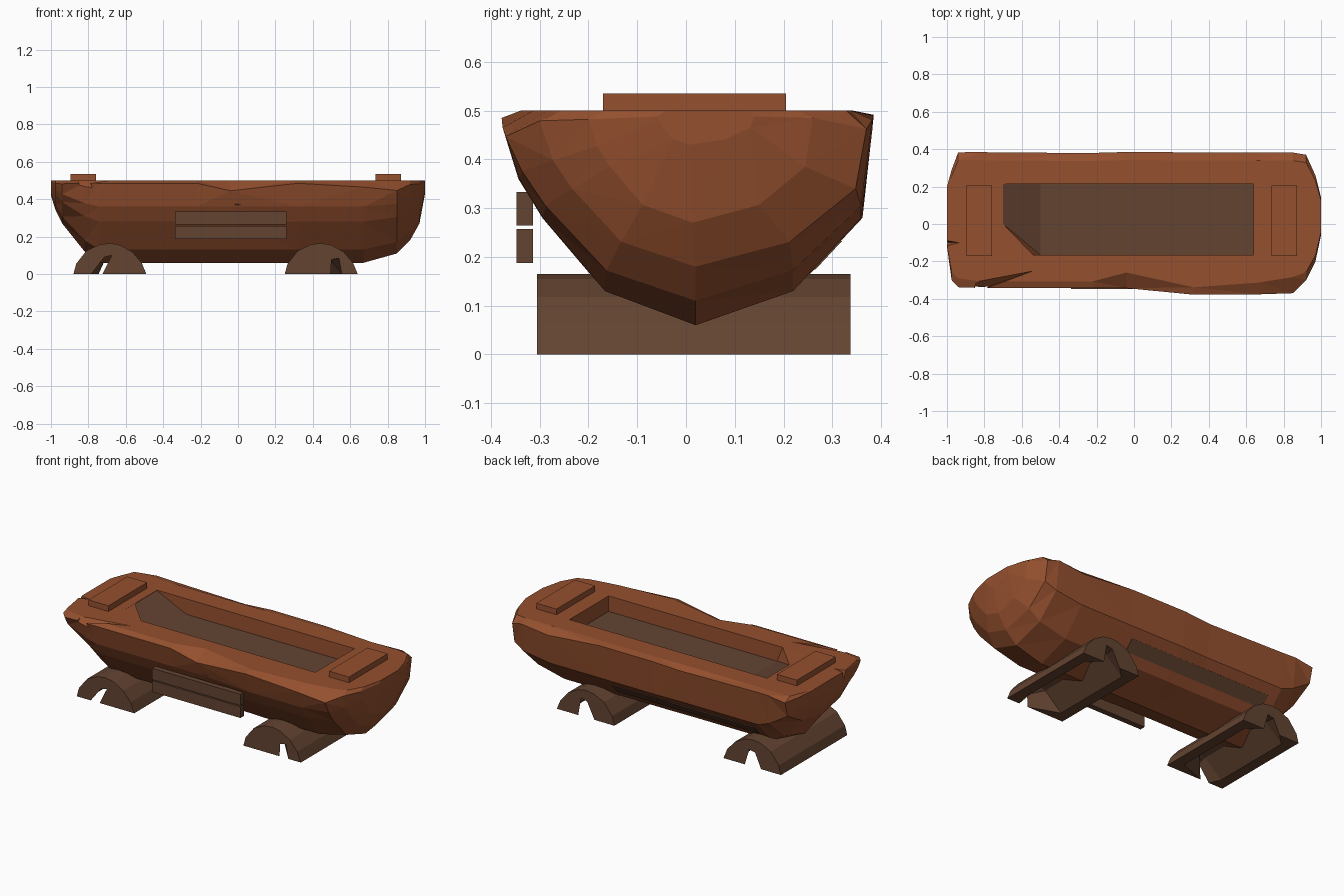
import bpy, bmesh, math
from mathutils import Vector

if "Cube" in bpy.data.objects:
    bpy.data.objects.remove(bpy.data.objects["Cube"])


def material(name, rgb):
    m = bpy.data.materials.new(name)
    m.diffuse_color = (*rgb, 1)
    m.use_nodes = True
    m.node_tree.nodes["Principled BSDF"].inputs["Base Color"].default_value = m.diffuse_color
    return m


WOOD = material("red_brown_wood", (0.30, 0.08, 0.028))
DARK = material("dark_brown_wood", (0.125, 0.057, 0.031))


def finish(name, bm, mat):
    bmesh.ops.recalc_face_normals(bm, faces=bm.faces)
    me = bpy.data.meshes.new(name)
    bm.to_mesh(me)
    bm.free()
    me.materials.append(mat)
    ob = bpy.data.objects.new(name, me)
    bpy.context.collection.objects.link(ob)
    return ob


def loft(name, rings, mat, triangulate=False):
    """Skin a list of equal-length closed rings and cap both ends."""
    bm = bmesh.new()
    vs = [[bm.verts.new(p) for p in r] for r in rings]
    n = len(vs[0])
    for a, b in zip(vs, vs[1:]):
        for i in range(n):
            j = (i + 1) % n
            bm.faces.new((a[i], a[j], b[j], b[i]))
    bm.faces.new(vs[0])
    bm.faces.new(vs[-1])
    if triangulate:
        bmesh.ops.recalc_face_normals(bm, faces=bm.faces)
        bmesh.ops.triangulate(bm, faces=bm.faces)
    return finish(name, bm, mat)


def prism_y(name, profile, y0, y1, mat):
    return loft(name, [[(x, y, z) for x, z in profile] for y in (y0, y1)], mat)


def box(name, x0, x1, y0, y1, z0, z1, mat):
    return prism_y(name, [(x0, z0), (x1, z0), (x1, z1), (x0, z1)], y0, y1, mat)


def hull(name, pts, mat):
    bm = bmesh.new()
    for p in pts:
        bm.verts.new(p)
    bmesh.ops.convex_hull(bm, input=bm.verts)
    return finish(name, bm, mat)


def carve(ob, cutter):
    cutter.hide_render = True
    cutter.hide_viewport = False
    m = ob.modifiers.new("carve", 'BOOLEAN')
    m.operation = 'DIFFERENCE'
    m.solver = 'EXACT'
    m.object = cutter
    bpy.context.view_layer.objects.active = ob
    bpy.ops.object.modifier_apply(modifier=m.name)
    bpy.data.objects.remove(cutter)


# Trough body: one hewn log cross-section, scaled at each station
SECTION = [(.34, .5), (.383, .49), (.36, .28), (.22, .13), (.02, .06), (-.17, .13),
           (-.30, .28), (-.35, .36), (-.385, .485), (-.345, .5)]
# x, front width, back width, keel height, front rim drop, back rim drop
STATIONS = [(-1.0, .12, .20, .42, 0, 0), (-.975, .30, .29, .34, .01, .01),
            (-.94, .338, .383, .27, .01, .02), (-.82, .342, .385, .12, 0, 0),
            (-.74, .342, .382, .06, 0, 0), (-.22, .342, .38, .06, .0, .01),
            (-.04, .343, .385, .06, .04, 0), (.32, .378, .383, .06, .0, 0),
            (.67, .376, .382, .06, .02, .03), (.85, .37, .382, .11, .04, .01),
            (.92, .30, .37, .18, .01, .03), (.97, .20, .26, .27, .01, .01),
            (1.0, .06, .14, .43, .01, .01)]
rings = []
for x, yf, yb, zb, df, db in STATIONS:
    ring = []
    for i, (y, z) in enumerate(SECTION):
        y *= yb / .383 if y > 0 else yf / .385
        z = .5 - (.5 - z) * (.5 - zb) / .44
        if i == 1:
            z -= db
        if i == 8:
            z -= df
        if i == 9:
            y += df * 1.2
        ring.append((x, y, z))
    rings.append(ring)
body = loft("trough_body", rings, WOOD, True)

# Basin with a sloped left end, then chiselled splits
Y0, Y1 = -.165, .215
carve(body, prism_y("basin_cutter", [(-.7, .6), (-.7, .49), (-.5, .39), (.64, .39), (.64, .6)],
                    Y0, Y1, WOOD))
carve(body, hull("front_split_cutter", [(-.31, -.4, .355), (.25, -.42, .37), (-.1, -.4, .392),
                                        (0, -.4, .345), (0, -.31, .372)], WOOD))
carve(body, hull("rim_split_cutter", [(-.85, -.37, .52), (-.48, -.23, .51), (-.85, -.29, .52),
                                      (-.85, -.36, .45)], WOOD))
carve(body, hull("end_split_cutter", [(-1.03, -.13, .52), (-1.03, -.08, .52), (-.91, -.10, .52),
                                      (-1.03, -.10, .42)], WOOD))

# Dark basin floor and the chipped corner beside its slope
prism_y("basin_floor", [(-.7, .498), (-.5, .405), (.64, .405), (.64, .385), (-.5, .385), (-.7, .485)],
        Y0, Y1, DARK)
corner = [(-.7, .03), (-.7, Y0), (-.5, Y0)]
hull("corner_chip", [(x, y, .4) for x, y in corner] +
     [(-.7, .0, .499), (-.7, Y0, .5), (-.54, Y0, .5)], WOOD)

# End slats on the rim
box("left_end_slat", -.895, -.76, -.17, .205, .48, .535, WOOD)
box("right_end_slat", .735, .872, -.17, .205, .48, .535, WOOD)

# Front boards
box("lower_front_board", -.338, .26, -.348, -.314, .188, .257, DARK)
box("upper_front_board", -.338, .26, -.348, -.314, .264, .333, DARK)

# Dark patch inlaid along the lower back side
d, n = Vector((0, .68, .73)), Vector((0, .73, -.68))
c = Vector((0, .29, .205)) - n * .006
loft("back_patch", [[Vector((x, 0, 0)) + c + d * a + n * b
                     for a, b in ((-.04, 0), (.04, 0), (.04, .009), (-.04, .009))]
                    for x in (-.68, .28)], DARK)

# Half-log supports, hollowed underneath with a narrow split at each end
ARCH = [(-.195, 0), (-.18, .055), (-.125, .125), (-.055, .158), (0, .165), (.055, .155),
        (.12, .118), (.17, .06), (.195, 0)]


def support(name, cx, splits):
    out = []
    for y, (l, t, r, h) in zip((-.305, -.24, .27, .337),
                               (splits[0], (-.13, .0, .13, .11), (-.13, .0, .13, .11), splits[1])):
        prof = ARCH + [(r, 0), (t + .02, h), (t - .02, h * .9), (l, 0)]
        out.append([(cx + x, y, z) for x, z in prof])
    return loft(name, out, DARK)


support("left_support", -.685, ((-.10, -.01, -.04, .10), (-.06, 0, .05, .10)))
support("right_support", .445, ((.05, .075, .11, .085), (-.06, .01, .05, .11)))
